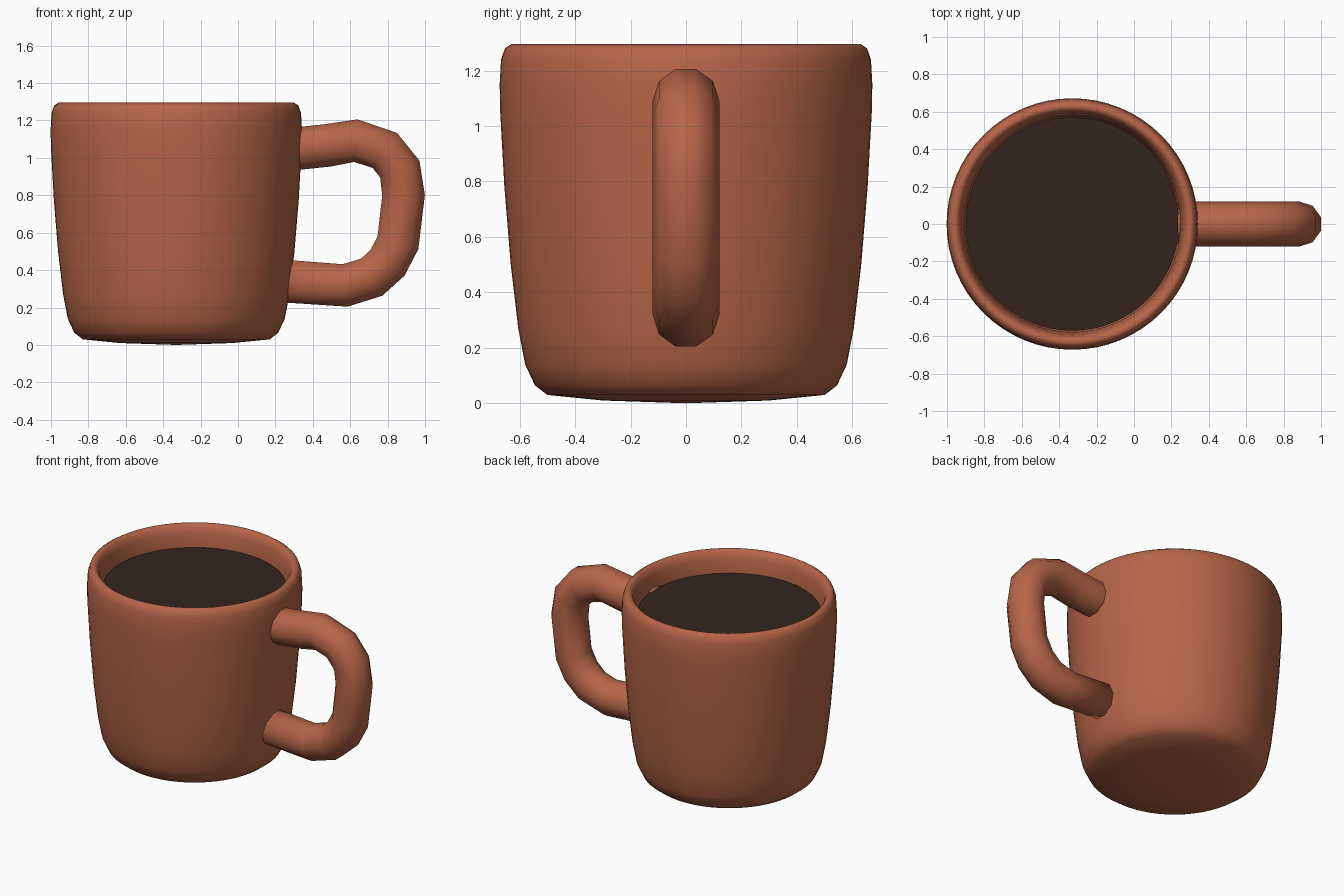
import bpy
import bmesh
from math import cos, sin, tau
from mathutils import Vector

if "Cube" in bpy.data.objects:
    bpy.data.objects.remove(bpy.data.objects["Cube"])

CX = -0.33  # axis of the cup


def material(name, color):
    m = bpy.data.materials.new(name)
    m.diffuse_color = color
    m.use_nodes = True
    m.node_tree.nodes["Principled BSDF"].inputs["Base Color"].default_value = m.diffuse_color
    return m


def finish(bm, name, mat):
    bmesh.ops.recalc_face_normals(bm, faces=bm.faces[:])
    for f in bm.faces:
        f.smooth = True
    me = bpy.data.meshes.new(name)
    bm.to_mesh(me)
    bm.free()
    me.materials.append(mat)
    ob = bpy.data.objects.new(name, me)
    bpy.context.collection.objects.link(ob)
    return ob


def lathe(name, profile, mat, n=64):
    bm = bmesh.new()
    vs = [bm.verts.new((r, 0, z)) for r, z in profile]
    es = [bm.edges.new(p) for p in zip(vs, vs[1:])]
    bmesh.ops.spin(bm, geom=vs + es, cent=(0, 0, 0), axis=(0, 0, 1),
                   angle=tau, steps=n)
    bmesh.ops.remove_doubles(bm, verts=bm.verts[:], dist=1e-4)
    ob = finish(bm, name, mat)
    ob.location.x = CX
    return ob


def tube(name, path, radius, mat, sides=10):
    # sweep a polygon along a path in the xz plane, mitred at the bends
    pts = [Vector((x, 0, z)) for x, z in path]
    bm = bmesh.new()
    rings = []
    for i, p in enumerate(pts):
        a = (p - pts[max(i - 1, 0)]).normalized()
        b = (pts[min(i + 1, len(pts) - 1)] - p).normalized()
        t = (a + b).normalized()
        out = Vector((-t.z, 0, t.x))
        rings.append([bm.verts.new(p + radius * (
            out * cos(tau * (k + 0.5) / sides)
            + Vector((0, 1, 0)) * sin(tau * (k + 0.5) / sides)))
            for k in range(sides)])
    for r, s in zip(rings, rings[1:]):
        for k in range(sides):
            j = (k + 1) % sides
            bm.faces.new((r[k], r[j], s[j], s[k]))
    bm.faces.new(rings[0])
    bm.faces.new(rings[-1])
    return finish(bm, name, mat)


clay = material("clay", (0.47, 0.13, 0.065, 1))
coffee = material("coffee", (0.035, 0.018, 0.012, 1))

# Cup: outside wall, rounded rim, inside wall and floor
lathe("cup", [
    (0, 0.0), (0.3, 0.01), (0.5, 0.03), (0.545, 0.065), (0.58, 0.14),
    (0.605, 0.27), (0.632, 0.5), (0.655, 0.78), (0.67, 1.05), (0.672, 1.15),
    (0.667, 1.24), (0.653, 1.28), (0.63, 1.295), (0.607, 1.28),
    (0.592, 1.24), (0.578, 1.15), (0.57, 0.9), (0.53, 0.4), (0.47, 0.16),
    (0, 0.12)], clay)

# Drink surface
lathe("drink", [(0, 1.15), (0.57, 1.15), (0.57, 1.12), (0, 1.12)], coffee)
bpy.context.view_layer.objects.active = bpy.data.objects["drink"]
bpy.data.objects["drink"].select_set(True)
bpy.ops.object.shade_smooth_by_angle()

# Handle
tube("handle", [
    (0.24, 1.045), (0.34, 1.052), (0.48, 1.067), (0.63, 1.092),
    (0.785, 1.04), (0.865, 0.94), (0.885, 0.80), (0.855, 0.545),
    (0.80, 0.44), (0.715, 0.362), (0.572, 0.318), (0.22, 0.343)],
    0.12, clay)
